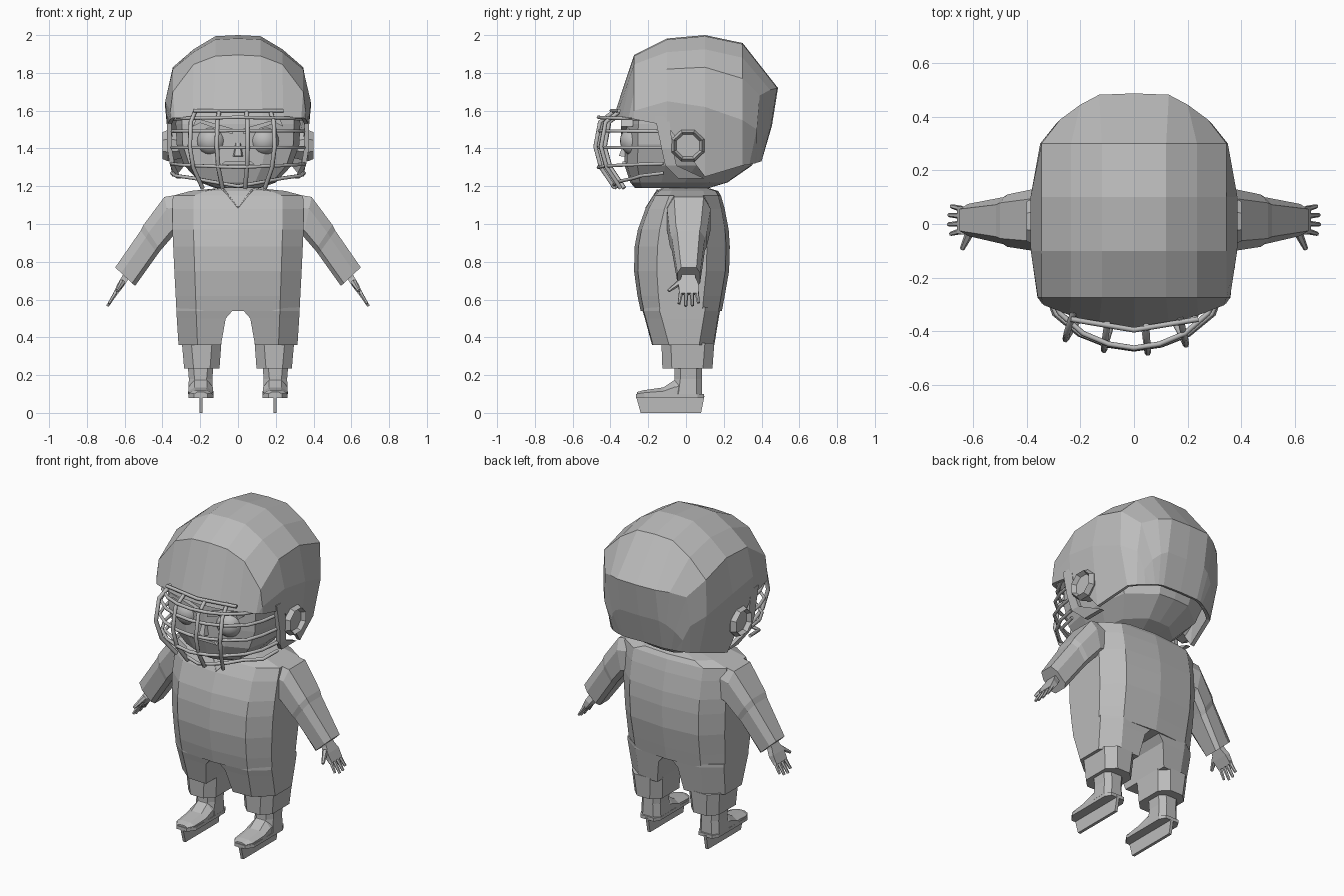
import bpy, bmesh, math
from mathutils import Vector

if "Cube" in bpy.data.objects:
    bpy.data.objects.remove(bpy.data.objects["Cube"])

grey = bpy.data.materials.new("plain_grey")
grey.diffuse_color = (0.5, 0.5, 0.5, 1)
grey.use_nodes = True
grey.node_tree.nodes["Principled BSDF"].inputs["Base Color"].default_value = grey.diffuse_color


def finish(name, bm, mirror=False):
    bmesh.ops.recalc_face_normals(bm, faces=bm.faces)
    me = bpy.data.meshes.new(name)
    bm.to_mesh(me)
    bm.free()
    me.materials.append(grey)
    ob = bpy.data.objects.new(name, me)
    bpy.context.collection.objects.link(ob)
    if mirror:
        ob.modifiers.new("Mirror", 'MIRROR').use_mirror_merge = False
    return ob


def loft(name, rings, mirror=False, closed=True):
    """Skin a list of equal-length point rows; closed rows are capped."""
    bm = bmesh.new()
    vs = [[bm.verts.new(p) for p in r] for r in rings]
    n = len(rings[0])
    for i in range(len(vs) - 1):
        for j in range(n if closed else n - 1):
            k = (j + 1) % n
            bm.faces.new((vs[i][j], vs[i][k], vs[i + 1][k], vs[i + 1][j]))
    if closed:
        bm.faces.new(vs[0])
        bm.faces.new(vs[-1])
    return finish(name, bm, mirror)


def reflect(half):
    return half + [(-x, y, z) for x, y, z in reversed(half[1:-1])]


def outline(half, z, w, yf, yb):
    """Scale a half outline (x share, depth share) and reflect it to a full ring."""
    return reflect([(u * w, yf + t * (yb - yf), z) for u, t in half])


def chamfer(x0, x1, y0, y1, z, c):
    return [(x0 + c, y0, z), (x1 - c, y0, z), (x1, y0 + c, z), (x1, y1 - c, z),
            (x1 - c, y1, z), (x0 + c, y1, z), (x0, y1 - c, z), (x0, y0 + c, z)]


def bar(name, p, q, r1, r2, sides=6, mirror=False):
    p, q = Vector(p), Vector(q)
    rot = (q - p).to_track_quat('Z', 'Y')
    ring = [Vector((math.cos(a), math.sin(a), 0)) for a in
            (math.tau * i / sides for i in range(sides))]
    return loft(name, [[c + rot @ (v * r) for v in ring] for c, r in ((p, r1), (q, r2))], mirror)


def plate(name, pts, y0, y1, mirror=False):
    return loft(name, [[(x, y, z) for x, z in pts] for y in (y0, y1)], mirror)


def tube(name, paths, r):
    cu = bpy.data.curves.new(name, 'CURVE')
    cu.dimensions, cu.bevel_depth, cu.bevel_resolution = '3D', r, 1
    cu.use_fill_caps = True
    for path in paths:
        s = cu.splines.new('POLY')
        s.points.add(len(path) - 1)
        for pt, co in zip(s.points, path):
            pt.co = (*co, 1)
    cu.materials.append(grey)
    ob = bpy.data.objects.new(name, cu)
    bpy.context.collection.objects.link(ob)
    return ob


# Helmet shell: arches from brow to back, each running crown to hem
def arch(y, crown, mid, shoulder, side, w, hem_w, hem):
    return [(0, y, crown), (.12, y, crown - .006), (.235, y, mid),
            (min(.345, w), y, shoulder), (w, y, side), (hem_w, y, hem)]


brow = [(0, -.385, 1.562), (.13, -.372, 1.562), (.24, -.34, 1.562),
        (.335, -.303, 1.562), (.345, -.295, 1.562), (.35, -.285, 1.56)]
back = [(0, .487, 1.72), (.13, .482, 1.72), (.2, .445, 1.71),
        (.275, .39, 1.68), (.29, .375, 1.5), (.26, .335, 1.315)]
nape = [(0, .455, 1.52), (.13, .45, 1.52), (.17, .435, 1.5),
        (.21, .41, 1.46), (.24, .375, 1.4), (.22, .36, 1.32)]
hem = [(0, .4, 1.335), (.12, .4, 1.332), (.15, .393, 1.33),
       (.17, .385, 1.327), (.19, .375, 1.325), (.2, .37, 1.322)]
halves = [brow, arch(-.275, 1.895, 1.845, 1.7, 1.6, .358, .36, 1.555),
          arch(-.1, 1.982, 1.91, 1.82, 1.65, .385, .375, 1.52),
          arch(.1, 2.0, 1.925, 1.83, 1.62, .386, .35, 1.25),
          arch(.3, 1.958, 1.88, 1.77, 1.55, .35, .3, 1.31), back, nape, hem]
helmet = loft("helmet_shell", [[(-x, y, z) for x, y, z in reversed(h[1:])] + h for h in halves],
              closed=False)
shell = helmet.modifiers.new("Thickness", 'SOLIDIFY')
shell.thickness, shell.offset = .022, -1
bm = bmesh.new()
bm.from_mesh(helmet.data)
if max(bm.faces, key=lambda f: f.calc_center_median().z).normal.z < 0:
    bmesh.ops.reverse_faces(bm, faces=bm.faces)
bm.to_mesh(helmet.data)
bm.free()

# Helmet cheek straps and ears
loft("cheek_strap", [[(x, y0, z), (x + .025, y0, z), (x + .025, y1, z), (x, y1, z)]
                     for x, y0, y1, z in ((.352, -.165, -.09, 1.57), (.35, -.13, -.07, 1.4),
                                          (.335, -.11, -.05, 1.31), (.3, -.04, .1, 1.24))], True)
ear = [(.01 + .095 * math.cos(a), 1.415 + .09 * math.sin(a))
       for a in (math.pi / 8 + i * math.pi / 4 for i in range(8))]
loft("ear", [[(x, .01 + (y - .01) * s, 1.415 + (z - 1.415) * s) for y, z in ear]
             for x, s in ((.3, .8), (.37, 1), (.4, .85), (.375, .7))], True)

# Head and face
HEAD = [(0, 0), (.45, .02), (.9, .1), (1, .32), (1, .56), (.9, .81), (.36, .99), (0, 1)]
loft("head", [outline(HEAD, *r) for r in (
    (1.19, .12, -.27, .12), (1.22, .2, -.295, .22), (1.31, .285, -.325, .35),
    (1.42, .325, -.325, .385), (1.53, .33, -.325, .4), (1.62, .325, -.31, .4))])
bm = bmesh.new()
bmesh.ops.create_uvsphere(bm, u_segments=20, v_segments=12, radius=.078)
bmesh.ops.translate(bm, verts=bm.verts, vec=(.14, -.272, 1.44))
for f in bm.faces:
    f.smooth = True
finish("eye", bm, True)
plate("eyebrow", [(.03, 1.475), (.2, 1.535), (.24, 1.515), (.22, 1.56), (.03, 1.505)],
      -.345, -.28, True)
plate("mouth", [(-.09, 1.315), (.09, 1.315), (.07, 1.33), (-.07, 1.33)], -.335, -.315)
loft("nose", [[(-.018, -.31, 1.43), (.018, -.31, 1.43), (.01, -.33, 1.43), (-.01, -.33, 1.43)],
              [(-.03, -.31, 1.355), (.03, -.31, 1.355), (.018, -.355, 1.36),
               (-.018, -.355, 1.36)]])

# Face cage: bowed crossbars and four uprights
cross = []
for zs, zf, s in ((1.555, 1.565, .95), (1.49, 1.495, 1), (1.405, 1.405, 1.02),
                  (1.32, 1.3, .97), (1.27, 1.2, .8)):
    arc = [(.35, -.12), (.33, -.24), (.29, -.335), (.2, -.41), (.1, -.45), (0, -.465)]
    arc = [(x * (s if i > 1 else 1), y * (.9 + .1 * s) * (.85 if s < .9 and i > 1 else 1),
            zs + (zf - zs) * i / 5) for i, (x, y) in enumerate(arc)]
    cross.append(arc + [(-x, y, z) for x, y, z in reversed(arc[:-1])])
cross.append([(-.235, -.355, 1.6), (0, -.395, 1.6), (.24, -.355, 1.6)])
tube("cage_crossbars", cross, .01)
tube("cage_uprights", [[(x * k, -.49 * d + o, z) for k, d, z in (
    (.9, .77, 1.6), (1, .93, 1.54), (1.02, .98, 1.41), (.95, .92, 1.3), (.75, .77, 1.19))]
    for x, o in ((-.25, .05), (-.11, .01), (.05, 0), (.19, .03))], .012)

# Neck, jersey and V collar
bar("neck", (0, 0, 1.12), (0, 0, 1.24), .11, .11, 10)
BODY = [(0, 0), (.68, .04), (1, .24), (1, .76), (.68, .96), (0, 1)]
loft("jersey", [outline(BODY, *r) for r in (
    (.54, .326, -.24, .19), (.62, .33, -.257, .205), (.75, .337, -.275, .228),
    (.88, .343, -.272, .232), (.97, .347, -.255, .226), (1.08, .347, -.215, .205),
    (1.15, .345, -.175, .185), (1.175, .25, -.155, .17), (1.19, .1, -.13, .12))])
tube("collar_trim", [[(-.075, -.15, 1.18), (0, -.21, 1.085), (.075, -.15, 1.18)]], .005)

# Trouser legs and socks
loft("trouser_leg", [[(i, yf + .01, z), (.68 * w, yf + .015, z), (w, yf + .1, z),
                      (w, yb - .09, z), (.68 * w, yb - .015, z), (i, yb - .01, z)]
                     for z, w, i, yf, yb in (
    (.36, .315, .09, -.19, .16), (.5, .324, .065, -.228, .183),
    (.54, .326, .03, -.24, .19), (.56, .326, 0, -.24, .19))], True)
loft("sock", [chamfer(x0, x1, y0, y1, z, .05) for x0, x1, y0, y1, z in (
    (.098, .285, -.125, .14, .235), (.088, .297, -.13, .15, .37))], True)

# Skates: boot shaft, toe, sole plate and blade
loft("boot_shaft", [chamfer(.198 - w, .198 + w, y0, .085, z, .03) for w, y0, z in (
    (.066, -.07, .1), (.062, -.06, .18), (.068, -.06, .25))], True)
loft("boot_toe", [[(.197 + w * u, y, .09 + h * v) for u, v in
                   ((-1, 0), (1, 0), (1, .55), (.5, 1), (-.5, 1), (-1, .55))]
                  for y, w, h in ((-.26, .035, .02), (-.225, .06, .03), (-.12, .066, .045),
                                  (-.06, .064, .085), (.0, .06, .1))], True)
loft("sole_plate", [[(.197 + s * x, y, z) for s, x, y in (
    (-1, .035, -.265), (1, .035, -.265), (1, .066, -.22), (1, .066, .06),
    (1, .045, .095), (-1, .045, .095), (-1, .066, .06), (-1, .066, -.22))]
    for z in (.08, .1)], True)
loft("skate_blade", [[(x, y, z) for y, z in ((-.265, .09), (-.24, 0), (.08, 0), (.098, .09))]
                     for x in (.187, .205)], True)

# Sleeves: eight-sided sections between upper and lower edge points
sleeve = []
for tx, tz, bx, bz, y0, y1 in (
        (.22, 1.172, .28, .95, -.1, .12), (.39, 1.143, .345, .935, -.1, .13),
        (.5, .995, .41, .86, -.085, .11), (.515, .965, .425, .84, -.075, .1),
        (.65, .77, .545, .672, -.045, .075)):
    top, bot = Vector((tx, 0, tz)), Vector((bx, 0, bz))
    sleeve.append([top.lerp(bot, t) + Vector((0, y0 + (y1 - y0) * u, 0)) for t, u in (
        (0, .16), (0, .84), (.3, 1), (.85, 1), (1, .84), (1, .16), (.85, 0), (.3, 0))])
loft("sleeve", sleeve, True)


# Hands, laid out along the forearm direction
def hand(s, y, n=0):
    return Vector((.585 + .53 * s + .85 * n, y, .735 - .85 * s + .53 * n))


loft("palm", [[hand(s, y0, -t), hand(s, y1, -t), hand(s, y1, t), hand(s, y0, t)]
              for s, y0, y1, t in ((-.02, -.02, .045, .02), (.03, -.025, .05, .018),
                                   (.07, -.04, .065, .017), (.125, -.035, .065, .011))], True)
for i, (y, tip) in enumerate(((-.026, .185), (.002, .2), (.03, .197), (.056, .18))):
    bar(f"finger_{i + 1}", hand(.11, y), hand(tip, y * 1.25 - .004), .012, .008, mirror=True)
bar("thumb", hand(.05, -.03), hand(.105, -.093), .017, .009, mirror=True)
